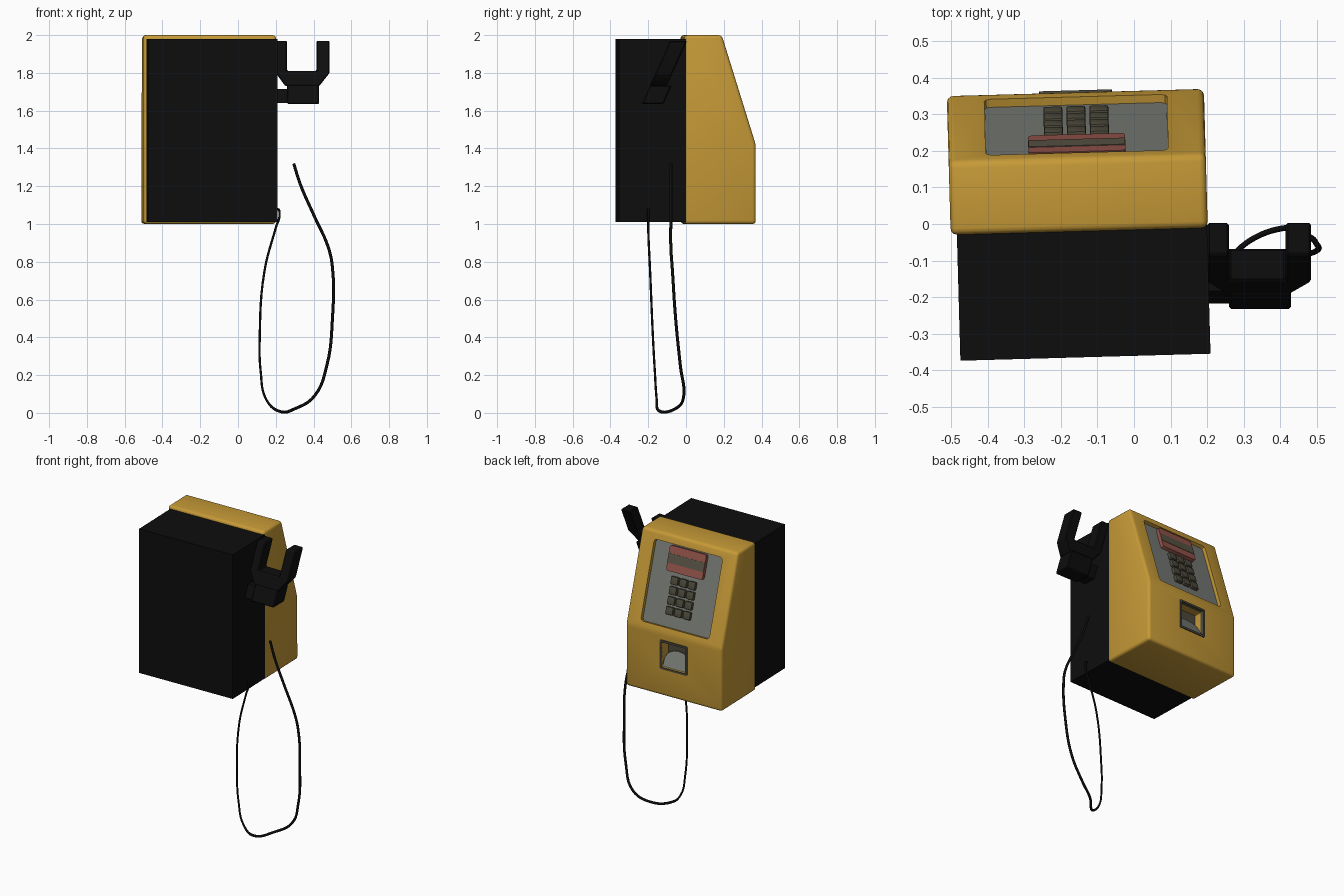
import bpy, bmesh, math
from mathutils import Matrix, Vector

if "Cube" in bpy.data.objects:
    bpy.data.objects.remove(bpy.data.objects["Cube"])


def material(name, r, g, b):
    m = bpy.data.materials.new(name)
    m.diffuse_color = (r, g, b, 1)
    m.use_nodes = True
    m.node_tree.nodes["Principled BSDF"].inputs["Base Color"].default_value = m.diffuse_color
    return m


YELLOW = material("yellow", 0.56, 0.32, 0.038)
BLACK = material("black", 0.004, 0.004, 0.004)
GREY = material("grey", 0.19, 0.20, 0.18)
RED = material("red", 0.30, 0.09, 0.07)
KEY = material("dark_olive", 0.075, 0.068, 0.045)
SCREEN = material("screen_brown", 0.10, 0.09, 0.06)

# The whole case is turned slightly; slope frame: x across, y up the slope, z outward
BODY = Matrix.Translation((-0.15, -0.02, 0)) @ Matrix.Rotation(math.radians(1.6), 4, 'Z')
s = Vector((0, -0.18, 0.58)).normalized()
n = Vector((0, s.z, -s.y))
SLOPE = BODY @ Matrix(((-1, 0, 0, 0), (0, s.y, n.y, 0.38), (0, s.z, n.z, 1.42), (0, 0, 0, 1)))


def finish(name, bm, mat, frame=Matrix()):
    bmesh.ops.recalc_face_normals(bm, faces=bm.faces)
    bm.transform(frame)
    me = bpy.data.meshes.new(name)
    bm.to_mesh(me)
    bm.free()
    ob = bpy.data.objects.new(name, me)
    bpy.context.collection.objects.link(ob)
    if mat:
        me.materials.append(mat)
    return ob


def prism(name, pts, depth, mat, frame=Matrix(), bevel=0, segs=2):
    """Extrude a list of 3D outline points by a vector, optionally rounding every edge."""
    bm = bmesh.new()
    face = bm.faces.new([bm.verts.new(p) for p in pts])
    out = bmesh.ops.extrude_face_region(bm, geom=[face])["geom"]
    bmesh.ops.translate(bm, vec=depth, verts=[g for g in out if isinstance(g, bmesh.types.BMVert)])
    bmesh.ops.recalc_face_normals(bm, faces=bm.faces)
    if bevel:
        bmesh.ops.bevel(bm, geom=bm.edges[:], offset=bevel, segments=segs, profile=0.5, affect='EDGES')
    return finish(name, bm, mat, frame)


def box(name, x, y, z, mat, frame=Matrix(), bevel=0, along=None):
    """Box from three ranges; bevel all edges or only those along one axis."""
    bm = bmesh.new()
    bmesh.ops.create_cube(bm, size=1)
    for v in bm.verts:
        v.co = [r[0] if c < 0 else r[1] for c, r in zip(v.co, (x, y, z))]
    if bevel:
        edges = [e for e in bm.edges if along is None or
                 abs((e.verts[0].co - e.verts[1].co).normalized()[along]) > 0.9]
        bmesh.ops.bevel(bm, geom=edges, offset=bevel, segments=2, profile=0.5, affect='EDGES')
    return finish(name, bm, mat, frame)


def cut(ob, cutter):
    mod = ob.modifiers.new("cut", 'BOOLEAN')
    mod.operation = 'DIFFERENCE'
    mod.solver = 'EXACT'
    mod.object = cutter
    bpy.context.view_layer.objects.active = ob
    bpy.ops.object.modifier_apply(modifier=mod.name)


# Case: black rear box and yellow sloped housing
box("black_box", (-0.335, 0.35), (-0.345, 0.01), (1.01, 1.98), BLACK, BODY)
profile = [(0, 1.0), (0.38, 1.0), (0.38, 1.42), (0.20, 2.0), (0, 2.0)]
housing = prism("housing", [(-0.352, y, z) for y, z in profile], (0.704, 0, 0), YELLOW, BODY, 0.018, 3)
coin_frame = box("coin_return_frame", (-0.1, 0.1), (0.36, 0.386), (1.18, 1.375), KEY, BODY, 0.008, 1)

# Recesses for the control panel and the coin return
panel_cut = box("panel_cutter", (-0.25, 0.25), (0.04, 0.555), (-0.028, 0.1), None, SLOPE, 0.018, 2)
coin_cut = box("coin_cutter", (-0.088, 0.088), (0.30, 0.5), (1.193, 1.362), None, BODY, 0.006, 1)
cut(housing, panel_cut)
cut(housing, coin_cut)
cut(coin_frame, coin_cut)
for c in (panel_cut, coin_cut):
    bpy.data.objects.remove(c)

# Coin return: dark back and an arched grey flap leaning inwards
box("coin_return_back", (-0.087, 0.087), (0.301, 0.307), (1.194, 1.361), KEY, BODY)
arch = [(-0.086, 0.372, 1.195), (0.086, 0.372, 1.195)]
for i in range(9):
    a = math.pi * i / 8
    h = 0.05 + 0.05 * math.sin(a)
    arch.append((0.086 * math.cos(a), 0.372 - 0.5 * h, 1.195 + h))
prism("coin_return_flap", arch, (0, -0.006, 0), GREY, BODY)

# Control panel: floor, display and keys
box("panel_floor", (-0.2495, 0.2495), (0.0405, 0.5545), (-0.028, -0.023), GREY, SLOPE, 0.018, 2)
box("display_frame", (-0.133, 0.133), (0.385, 0.545), (-0.024, 0.0), RED, SLOPE, 0.014, 2)
box("display_screen", (-0.132, 0.132), (0.435, 0.495), (-0.01, 0.002), SCREEN, SLOPE)
for row in range(4):
    for col in range(3):
        x, y = (col - 1) * 0.063, 0.145 + row * 0.063
        box(f"key_{row}_{col}", (x - 0.026, x + 0.026), (y - 0.025, y + 0.025),
            (-0.024, 0.0), KEY, SLOPE, 0.005)


# Cradle: upright fork on a leaning foot, joined to the case
def lean(pts):
    return [(x, -0.235 + 0.45 * (z - 1.635), z) for x, z in pts]


fork = [(0.25, 1.73), (0.43, 1.73), (0.485, 1.80), (0.485, 1.97), (0.415, 1.97), (0.415, 1.81),
        (0.26, 1.81), (0.26, 1.97), (0.2, 1.97), (0.2, 1.80)]
foot = [(0.26, 1.635), (0.43, 1.635), (0.43, 1.735), (0.26, 1.735)]
link = [(0.19, 1.64), (0.27, 1.64), (0.27, 1.715), (0.19, 1.715)]
prism("cradle_fork", lean(fork), (0, 0.09, 0), BLACK, bevel=0.006, segs=1)
prism("cradle_foot", lean(foot), (0, 0.115, 0), BLACK, bevel=0.006, segs=1)
prism("cradle_link", [(x, y + 0.015, z) for x, y, z in lean(link)], (0, 0.08, 0), BLACK)

# Hanging cord
path = [(0.295, -0.08, 1.32), (0.33, -0.08, 1.21), (0.40, -0.08, 1.05), (0.48, -0.08, 0.87),
        (0.50, -0.073, 0.77), (0.50, -0.055, 0.5), (0.47, -0.03, 0.25), (0.405, -0.012, 0.09),
        (0.31, -0.05, 0.026), (0.21, -0.145, 0.012), (0.15, -0.155, 0.07), (0.12, -0.165, 0.22),
        (0.115, -0.175, 0.4), (0.14, -0.19, 0.75), (0.20, -0.2, 0.98), (0.22, -0.2, 1.05),
        (0.21, -0.2, 1.08), (0.19, -0.2, 1.07)]
curve = bpy.data.curves.new("cord", 'CURVE')
curve.dimensions = '3D'
curve.bevel_depth = 0.008
curve.bevel_resolution = 2
curve.resolution_u = 6
curve.use_fill_caps = True
spline = curve.splines.new('BEZIER')
spline.bezier_points.add(len(path) - 1)
for i, (p, co) in enumerate(zip(spline.bezier_points, path)):
    p.co = co
    p.handle_left_type = p.handle_right_type = 'AUTO'
    p.radius = 1.0 if i < 10 else 0.75
curve.materials.append(BLACK)
bpy.context.collection.objects.link(bpy.data.objects.new("cord", curve))

# Smooth shading that keeps sharp edges
for ob in bpy.context.scene.objects:
    ob.select_set(ob.type == 'MESH')
bpy.context.view_layer.objects.active = housing
bpy.ops.object.shade_smooth_by_angle(angle=math.radians(32))
